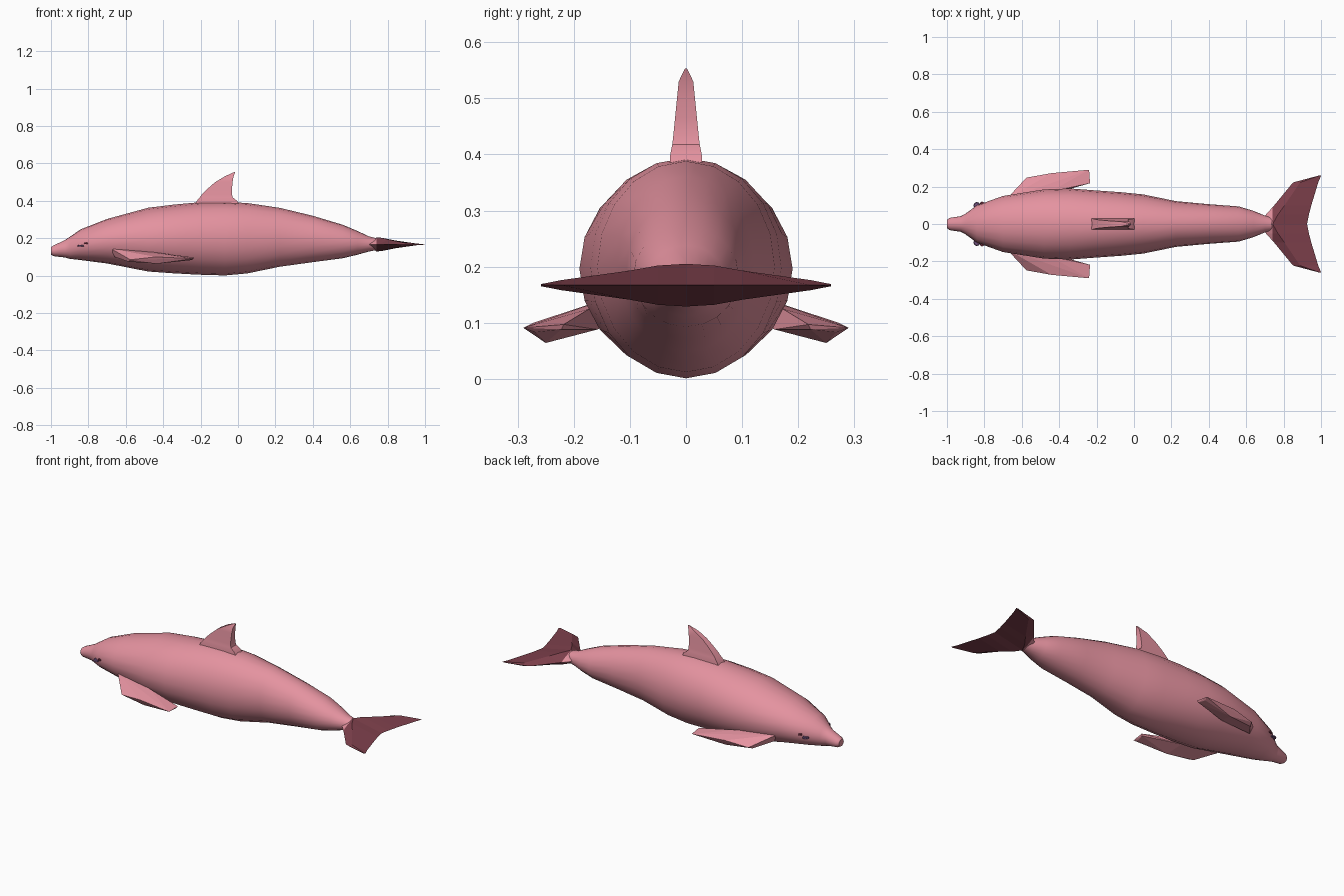
import bpy, bmesh, math
from mathutils import Vector
from mathutils.bvhtree import BVHTree

if "Cube" in bpy.data.objects:
    bpy.data.objects.remove(bpy.data.objects["Cube"])


def mat(name, rgb):
    m = bpy.data.materials.new(name)
    m.diffuse_color = (*rgb, 1)
    m.use_nodes = True
    m.node_tree.nodes["Principled BSDF"].inputs["Base Color"].default_value = m.diffuse_color
    return m


PINK = mat("pink skin", (0.78, 0.29, 0.35))
DARK = mat("dark red fluke", (0.21, 0.052, 0.073))
PURPLE = mat("purple eye", (0.16, 0.08, 0.20))
RED = mat("red eye spot", (0.20, 0.03, 0.06))


def finish(bm, name, mats, smooth=None):
    bmesh.ops.recalc_face_normals(bm, faces=bm.faces)
    me = bpy.data.meshes.new(name)
    bm.to_mesh(me)
    bm.free()
    for m in mats:
        me.materials.append(m)
    ob = bpy.data.objects.new(name, me)
    bpy.context.collection.objects.link(ob)
    if smooth:
        bpy.ops.object.select_all(action='DESELECT')
        ob.select_set(True)
        bpy.context.view_layer.objects.active = ob
        bpy.ops.object.shade_smooth_by_angle(angle=math.radians(smooth))
    return ob


def loft(bm, rings):
    """Skin closed rings of points and cap both ends."""
    vs = [[bm.verts.new(p) for p in r] for r in rings]
    n = len(vs[0])
    for a, b in zip(vs, vs[1:]):
        for i in range(n):
            j = (i + 1) % n
            bm.faces.new((a[i], a[j], b[j], b[i]))
    bm.faces.new(vs[0])
    bm.faces.new(vs[-1])


# Body: 20-sided oval sections (x, top z, bottom z, half width)
SECTIONS = [
    (-1.0, .152, .112, .022), (-.985, .162, .104, .033), (-.925, .190, .097, .042),
    (-.90, .207, .090, .056), (-.84, .248, .083, .100), (-.70, .303, .065, .150),
    (-.48, .363, .022, .185), (-.34, .380, .012, .190), (-.21, .392, .005, .180),
    (-.07, .394, .001, .170), (.05, .388, .012, .158), (.225, .362, .048, .122),
    (.40, .320, .072, .106), (.56, .272, .093, .094), (.64, .238, .112, .070),
    (.70, .210, .129, .045), (.76, .195, .140, .030)]
bm = bmesh.new()
rings = []
for x, top, bot, w in SECTIONS:
    mid, h = (top + bot) / 2, (top - bot) / 2
    rings.append([(x, w * math.sin(a), mid + h * math.cos(a))
                  for a in (math.tau * i / 20 for i in range(20))])
loft(bm, rings)
surface = BVHTree.FromBMesh(bm)
finish(bm, "body", [PINK], 40)

# Dorsal fin: side profile whose thickness tapers with height
FIN = [(.435, -.192, -.033), (.465, -.162, -.032), (.50, -.122, -.029),
       (.53, -.072, -.024), (.553, -.022, -.015)]
LEVELS = [(.37, -.235, .012)] + [(.40, -.22, -.005), (.418, -.205, -.028)] + FIN
bm = bmesh.new()
rings = []
for z, x0, x1 in LEVELS:
    t = .030 - .006 * min(1, max(0, (z - .39) / .03))
    if z > .42:
        t = .024 - .011 * (z - .42) / .11
    if z > .54:
        t = .002
    rings.append([(x0, -t, z), (x1, -t, z), (x1, t, z), (x0, t, z)])
loft(bm, rings)
finish(bm, "dorsal_fin", [PINK], 30)

# Flippers: swept-back hulls on both sides
FLIPPER = [(-.68, .135, .145), (-.66, .13, .10), (-.575, .248, .085), (-.585, .225, .074),
           (-.44, .272, .100), (-.43, .250, .064), (-.24, .290, .091), (-.25, .268, .083),
           (-.235, .218, .097), (-.24, .222, .088), (-.45, .172, .125), (-.45, .158, .088)]
for side, name in ((-1, "flipper_right"), (1, "flipper_left")):
    bm = bmesh.new()
    vs = [bm.verts.new((x, side * y, z)) for x, y, z in FLIPPER]
    out = bmesh.ops.convex_hull(bm, input=vs)
    loose = {v for v in out["geom_interior"] if isinstance(v, bmesh.types.BMVert)}
    bmesh.ops.delete(bm, geom=list(loose), context='VERTS')
    finish(bm, name, [PINK])

# Tail fluke: diamond sections across y (y, leading x, trailing x, half thickness)
HALF = [(0, .67, .925, .038), (.05, .705, .935, .035), (.10, .75, .948, .026),
        (.222, .85, .985, .009), (.258, .985, 1.0, .002)]
spans = [(-y, a, b, t) for y, a, b, t in reversed(HALF[1:])] + HALF
bm = bmesh.new()
loft(bm, [[(a, y, .167), (a + .28 * (b - a), y, .167 + t),
           (b, y, .167), (a + .28 * (b - a), y, .167 - t)] for y, a, b, t in spans])
bmesh.ops.bisect_plane(bm, geom=bm.verts[:] + bm.edges[:] + bm.faces[:],
                       plane_co=(.74, 0, 0), plane_no=(1, 0, 0))
for f in bm.faces:
    f.material_index = 1 if f.calc_center_median().x > .74 else 0
finish(bm, "tail_fluke", [PINK, DARK])


# Eyes: thin plates lying on the head
def plate(name, x, z, r, side, m):
    hit, normal, _, _ = surface.ray_cast(Vector((x, side, z)), Vector((0, -side, 0)))
    if normal.y * side < 0:
        normal = -normal
    bm = bmesh.new()
    bmesh.ops.create_cone(bm, cap_ends=True, segments=8, radius1=r, radius2=r * .8, depth=.008)
    rot = normal.to_track_quat('Z', 'Y')
    for v in bm.verts:
        v.co = rot @ v.co + hit + normal * .001
    finish(bm, name, [m])


for side, tag in ((-1, "right"), (1, "left")):
    plate("eye_" + tag, -.84, .16, .019, side, PURPLE)
    plate("eye_spot_" + tag, -.812, .173, .011, side, RED)
